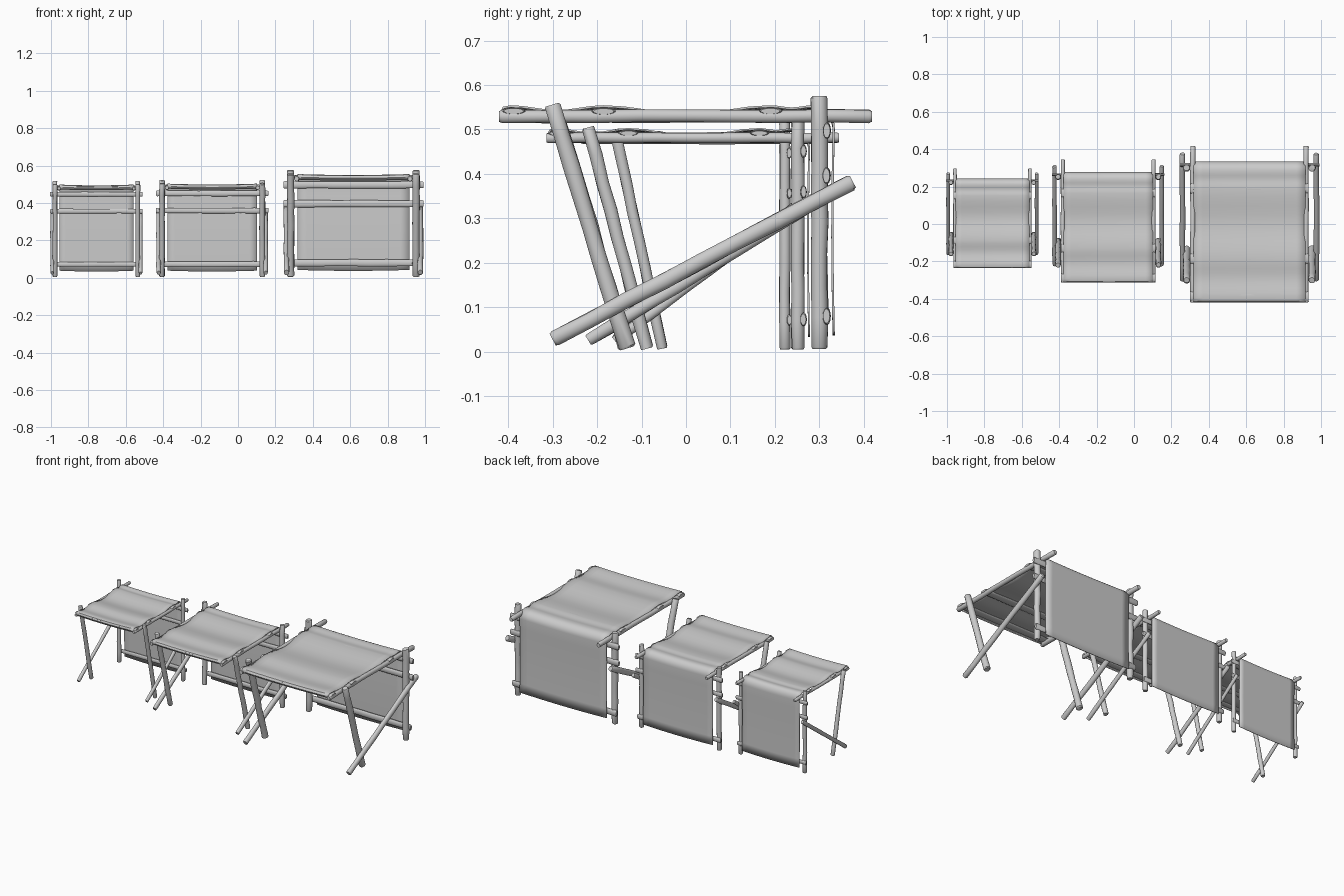
import bpy, bmesh, math, random
from mathutils import Vector

random.seed(4)
if "Cube" in bpy.data.objects:
    bpy.data.objects.remove(bpy.data.objects["Cube"])

grey = bpy.data.materials.new("light grey")
grey.use_nodes = True
grey.diffuse_color = (0.6, 0.6, 0.6, 1)
grey.node_tree.nodes["Principled BSDF"].inputs["Base Color"].default_value = (0.6, 0.6, 0.6, 1)


def finish(bm, name):
    bmesh.ops.recalc_face_normals(bm, faces=bm.faces)
    mesh = bpy.data.meshes.new(name)
    bm.to_mesh(mesh)
    bm.free()
    obj = bpy.data.objects.new(name, mesh)
    bpy.context.collection.objects.link(obj)
    mesh.materials.append(grey)
    bpy.ops.object.select_all(action='DESELECT')
    bpy.context.view_layer.objects.active = obj
    obj.select_set(True)
    bpy.ops.object.shade_smooth_by_angle(angle=math.radians(40))
    return obj


def pole(name, start, end, ru, rv, sides=14, rings=8):
    """Slightly uneven wooden pole; rv is the radius towards z (or y if upright)."""
    a, b = Vector(start), Vector(end)
    axis = (b - a).normalized()
    ref = Vector((0, 1, 0)) if abs(axis.z) > 0.8 else Vector((0, 0, 1))
    v = (ref - axis * ref.dot(axis)).normalized()
    u = axis.cross(v)
    bm = bmesh.new()
    loops = []
    spots = [0, 0.008] + [i / rings for i in range(1, rings)] + [0.992, 1]
    for i, t in enumerate(spots):
        cap = 0.82 if i in (0, len(spots) - 1) else 1
        k = cap * random.uniform(0.94, 1.04)
        shift = (u * random.uniform(-1, 1) + v * random.uniform(-1, 1)) * min(ru, rv) * 0.08
        c = a.lerp(b, t) + shift
        ring = []
        for s in range(sides):
            w = math.tau * s / sides
            ring.append(bm.verts.new(c + u * ru * k * math.cos(w) + v * rv * k * math.sin(w)))
        loops.append(ring)
    for p, q in zip(loops, loops[1:]):
        for s in range(sides):
            n = (s + 1) % sides
            bm.faces.new((p[s], p[n], q[n], q[s]))
    bm.faces.new(loops[0])
    bm.faces.new(loops[-1])
    return finish(bm, name)


def cloth_profile():
    """Side profile: front lip, sagging top, rounded fold, hanging back."""
    pts = [(-0.408, 0.526), (-0.416, 0.538), (-0.41, 0.549)]
    bars = [-0.395, -0.185, 0.19, 0.285]
    for p, q in zip(bars, bars[1:]):
        for i in range(8):
            t = i / 8
            sag = 0.05 * (q - p) * math.sin(math.pi * t) ** 2
            pts.append((p + (q - p) * t, 0.552 - sag))
    for i in range(9):
        w = math.pi / 2 * i / 8
        pts.append((0.285 + 0.047 * math.sin(w), 0.504 + 0.047 * math.cos(w)))
    for i in range(1, 9):
        t = i / 8
        pts.append((0.332 - 0.003 * math.sin(math.pi * t), 0.504 - 0.462 * t))
    return pts


def cloth(name, place, scale):
    bm = bmesh.new()
    cols = 13
    rows = []
    for y, z in cloth_profile():
        row = []
        for c in range(cols):
            f = 2 * c / (cols - 1) - 1
            droop = 0.005 * (1 - f * f)
            row.append(bm.verts.new(place(0.3 * f, y, z - droop)))
        rows.append(row)
    for p, q in zip(rows, rows[1:]):
        for c in range(cols - 1):
            bm.faces.new((p[c], p[c + 1], q[c + 1], q[c]))
    obj = finish(bm, name)
    mod = obj.modifiers.new("thickness", 'SOLIDIFY')
    mod.thickness = 0.005 * scale
    mod.offset = 0


def stall(label, cx, cy, sx, sy, sz):
    def place(x, y, z):
        return (cx + x * sx, cy + y * sy, z * sz)

    def stick(name, a, b, ru, rv):
        pole(f"{label}_{name}", place(*a), place(*b), ru * sx, rv * sx)

    # upright frame, mirrored left and right
    for side, s in (("left", 1), ("right", -1)):
        stick(f"{side}_back_post", (s * .335, .3, .006), (s * .335, .3, .575), .019, .019)
        stick(f"{side}_front_leg", (s * .335, -.132, .008), (s * .335, -.3, .556), .019, .019)
        stick(f"{side}_brace", (s * .358, -.3, .028), (s * .358, .375, .383), .015, .018)
        stick(f"{side}_top_rail", (s * .303, -.42, .53), (s * .303, .418, .53), .014, .015)

    # flat slats carrying the cloth on top
    for n, y in enumerate((-.387, -.185, .19)):
        stick(f"top_slat_{n + 1}", (-.317, y, .541), (.317, y, .541), .027, .008)

    # flat slats across the back
    for n, (z, half) in enumerate(((.497, .375), (.396, .375), (.08, .36))):
        stick(f"back_slat_{n + 1}", (-half, .316, z), (half, .316, z), .009, .019)

    cloth(f"{label}_cloth", place, sx)


stall("large", .617, 0, 1, 1, 1)
stall("medium", -.138, .016, .8, .785, .908)
stall("small", -.757, .031, .66, .637, .9)
